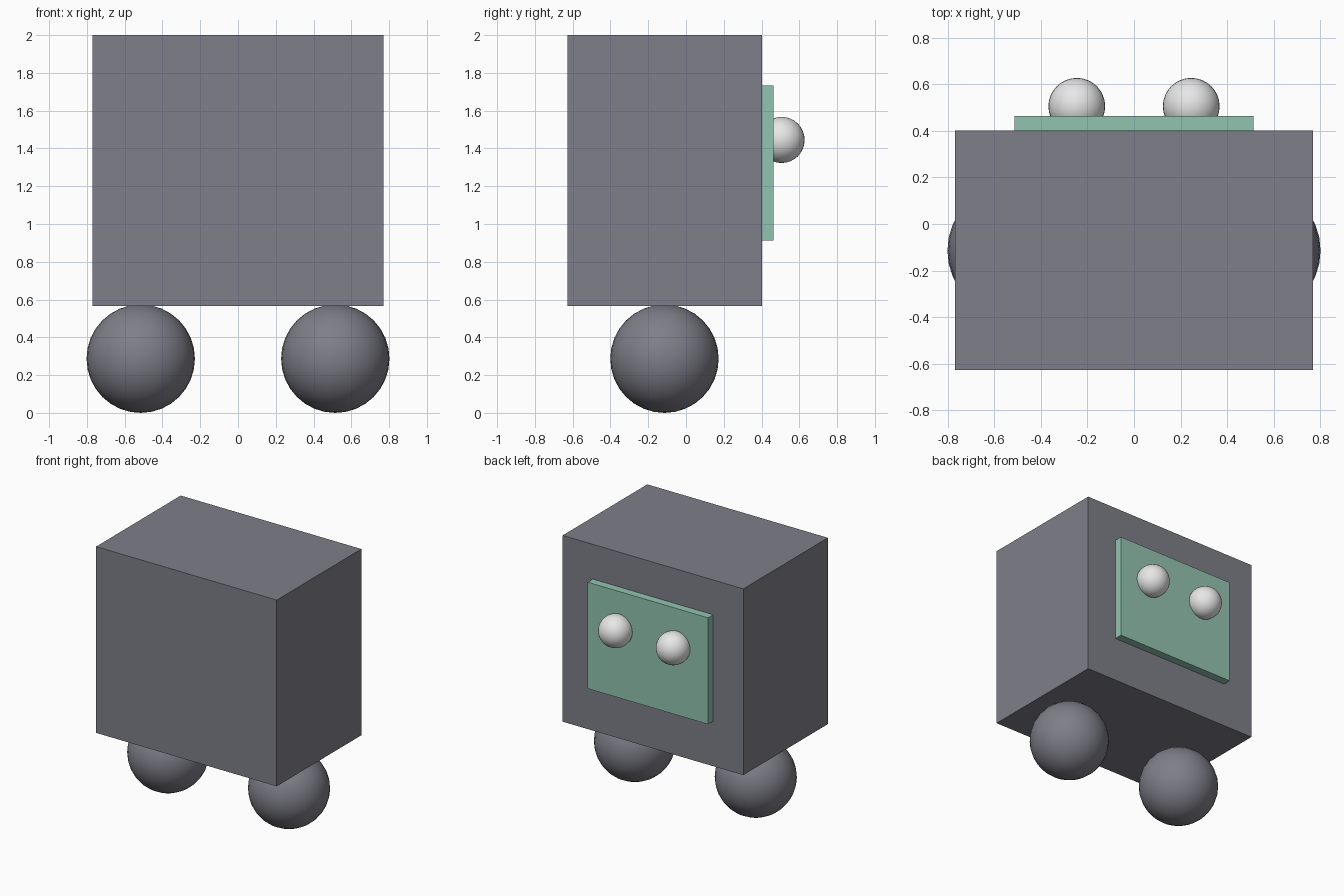
import bpy

if "Cube" in bpy.data.objects:
    bpy.data.objects.remove(bpy.data.objects["Cube"])


def material(name, rgb):
    m = bpy.data.materials.new(name)
    m.diffuse_color = (*rgb, 1)
    m.use_nodes = True
    m.node_tree.nodes["Principled BSDF"].inputs["Base Color"].default_value = m.diffuse_color
    return m


GREY = material("slate grey", (0.21, 0.21, 0.25))
GREEN = material("sage green", (0.29, 0.55, 0.44))
WHITE = material("off white", (0.8, 0.8, 0.8))


def box(name, lo, hi, mat):
    centre = [(a + b) / 2 for a, b in zip(lo, hi)]
    bpy.ops.mesh.primitive_cube_add(size=1, location=centre)
    ob = bpy.context.object
    ob.name = name
    ob.scale = [b - a for a, b in zip(lo, hi)]
    bpy.ops.object.transform_apply(location=False, rotation=False, scale=True)
    ob.data.materials.append(mat)


def ball(name, centre, radius, mat):
    bpy.ops.mesh.primitive_uv_sphere_add(segments=32, ring_count=16,
                                         radius=radius, location=centre)
    ob = bpy.context.object
    ob.name = name
    ob.data.materials.append(mat)
    bpy.ops.object.shade_smooth()


# Body block and raised face panel on the back
box("body", (-0.77, -0.628, 0.565), (0.77, 0.402, 2.0), GREY)
box("face_panel", (-0.513, 0.402, 0.912), (0.513, 0.464, 1.732), GREEN)

# Eyes and round feet, one per side
for side, sx in (("left", -1), ("right", 1)):
    ball(side + "_eye", (sx * 0.246, 0.506, 1.445), 0.122, WHITE)
    ball(side + "_foot", (sx * 0.515, -0.114, 0.287), 0.287, GREY)
